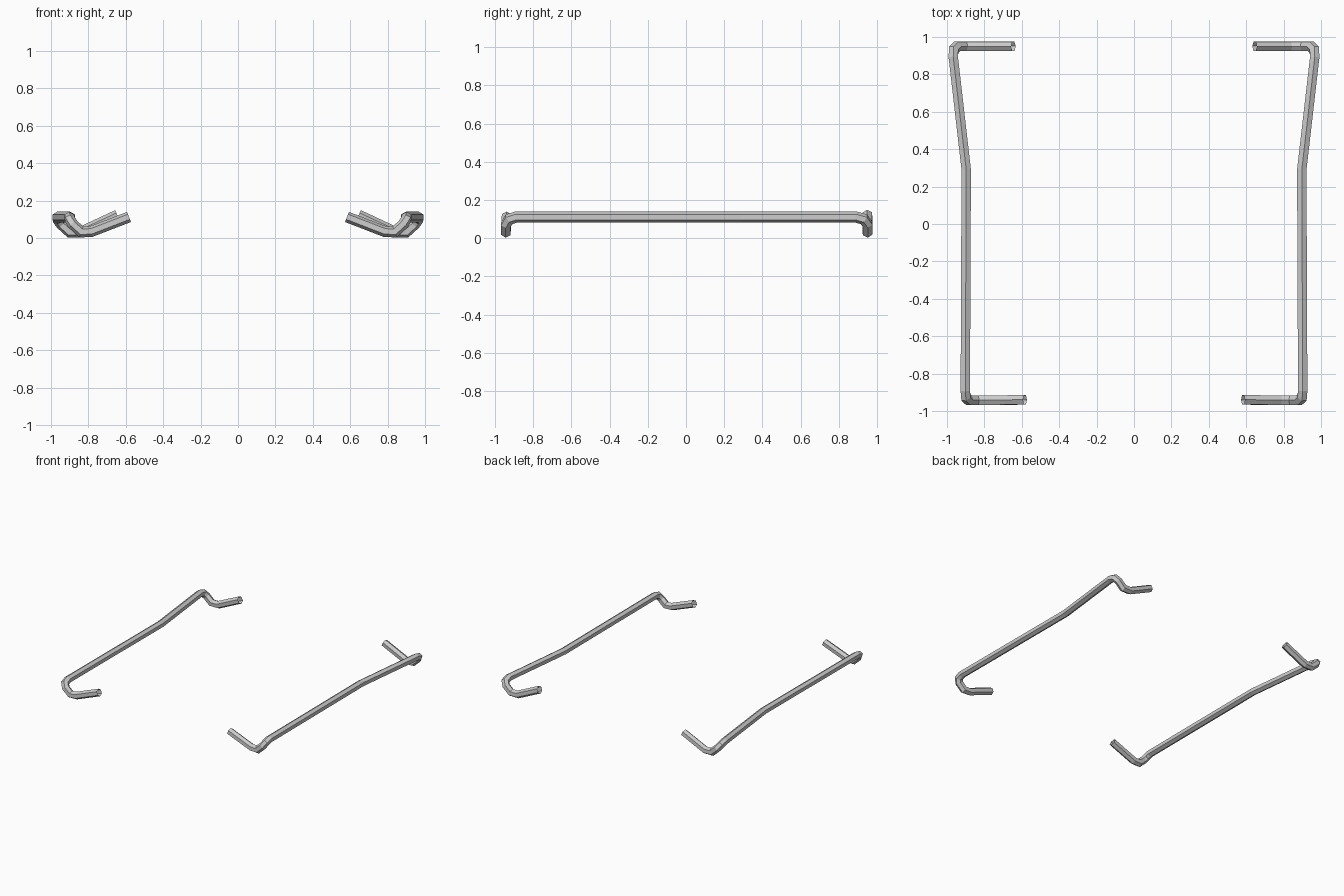
import bpy, bmesh, math
from mathutils import Vector

if "Cube" in bpy.data.objects:
    bpy.data.objects.remove(bpy.data.objects["Cube"])

SIDES, R = 6, 0.029

# Centre line of the right-hand rail, from front hook to back hook
PATH = [Vector(p) for p in (
    (0.583, -0.94, 0.112), (0.785, -0.943, 0.034), (0.838, -0.943, 0.032),
    (0.882, -0.943, 0.072), (0.899, -0.927, 0.099), (0.902, -0.89, 0.111),
    (0.897, 0.29, 0.111),
    (0.966, 0.89, 0.111), (0.964, 0.932, 0.099), (0.946, 0.95, 0.074),
    (0.900, 0.95, 0.032), (0.838, 0.95, 0.032), (0.645, 0.95, 0.122))]
MAIN = 5  # index where the long straight run starts


def mitre(ring, direction, point, normal):
    """Slide a ring along its segment onto the joint plane."""
    return [p + direction * ((point - p).dot(normal) / direction.dot(normal)) for p in ring]


def build_rail(name, side):
    pts = [Vector((p.x * side, p.y, p.z)) for p in PATH]
    n = len(pts)
    dirs = [(pts[i + 1] - pts[i]).normalized() for i in range(n - 1)]
    norms = [dirs[0]] + [(dirs[i - 1] + dirs[i]).normalized() for i in range(1, n - 1)] + [dirs[-1]]

    # Hexagon with an edge pointing up on the long run
    d = dirs[MAIN]
    u = d.cross(Vector((0, 0, 1))).normalized()
    v = u.cross(d)
    base = [pts[MAIN] + R * (u * math.sin(k * math.tau / SIDES) + v * math.cos(k * math.tau / SIDES))
            for k in range(SIDES)]
    rings = [None] * n
    rings[MAIN] = mitre(base, d, pts[MAIN], norms[MAIN])
    for i in range(MAIN + 1, n):
        rings[i] = mitre(rings[i - 1], dirs[i - 1], pts[i], norms[i])
    for i in range(MAIN - 1, -1, -1):
        rings[i] = mitre(rings[i + 1], dirs[i], pts[i], norms[i])

    # Skin the rings, leaving the tube ends open
    bm = bmesh.new()
    vs = [[bm.verts.new(p) for p in ring] for ring in rings]
    for a, b in zip(vs, vs[1:]):
        for k in range(SIDES):
            j = (k + 1) % SIDES
            bm.faces.new((a[k], a[j], b[j], b[k]))
    bmesh.ops.recalc_face_normals(bm, faces=bm.faces)
    me = bpy.data.meshes.new(name)
    bm.to_mesh(me)
    bm.free()
    ob = bpy.data.objects.new(name, me)
    bpy.context.collection.objects.link(ob)


# Mirrored pair of bent hexagonal rails
build_rail("right_rail", 1)
build_rail("left_rail", -1)
